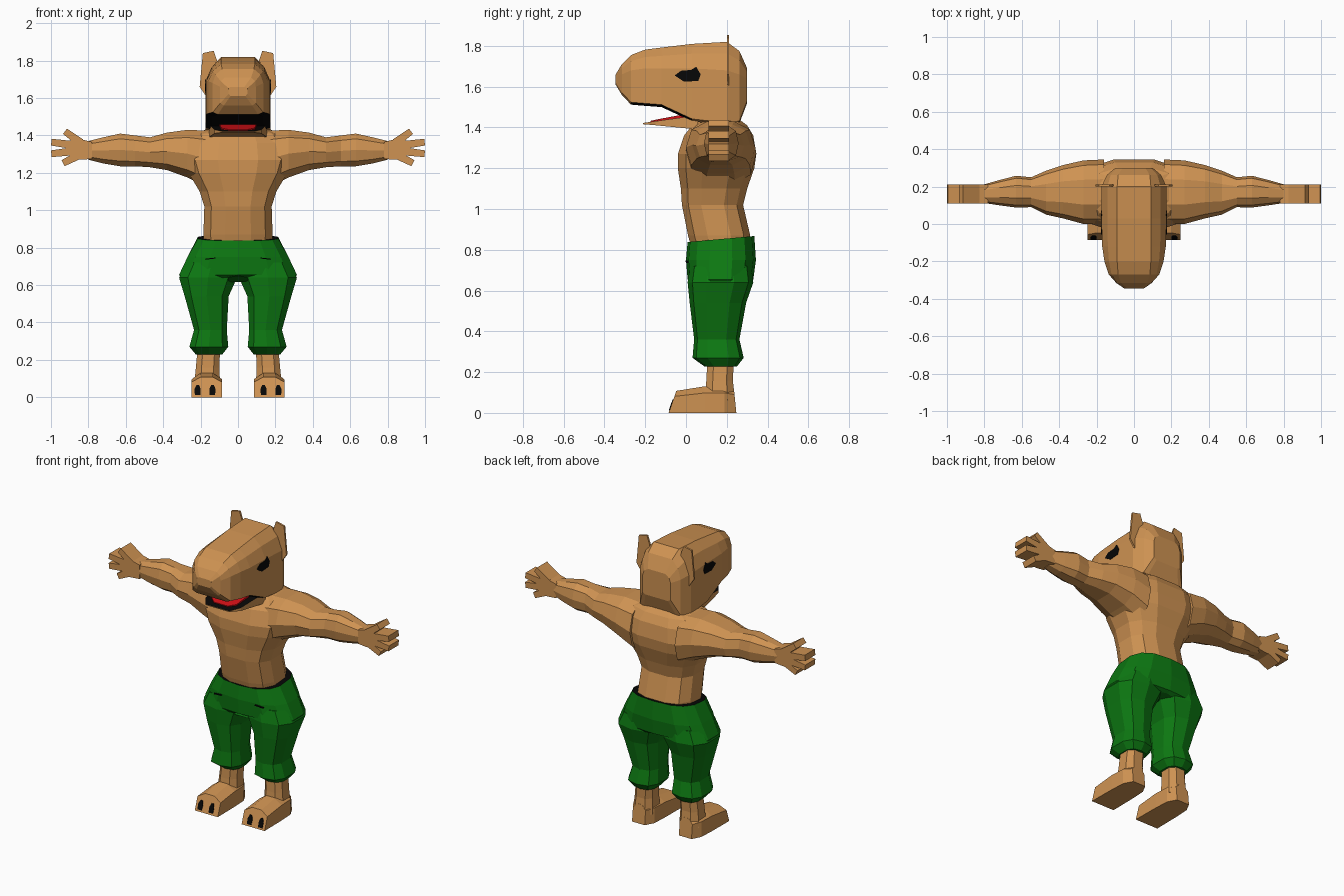
import bpy, bmesh, math
from mathutils import Vector


def material(name, rgb):
    m = bpy.data.materials.new(name)
    m.diffuse_color = (*rgb, 1)
    return m


SKIN = material("tan skin", (0.62, 0.29, 0.085))
GREEN = material("green cloth", (0.004, 0.19, 0.006))
BLACK = material("black", (0.002, 0.002, 0.002))
RED = material("red tongue", (0.65, 0.005, 0.008))


def loft(name, rings, mats, rule=None, mirror=False):
    """Skin closed rings, cap both ends; rule(face) gives the material index."""
    bm = bmesh.new()
    rows = [[bm.verts.new(p) for p in r] for r in rings]
    n = len(rows[0])
    for a, b in zip(rows, rows[1:]):
        for i in range(n):
            j = (i + 1) % n
            bm.faces.new((a[i], a[j], b[j], b[i]))
    bm.faces.new(rows[0])
    bm.faces.new(rows[-1])
    bmesh.ops.recalc_face_normals(bm, faces=bm.faces)
    bm.normal_update()
    if rule:
        for f in bm.faces:
            f.material_index = rule(f)
    me = bpy.data.meshes.new(name)
    bm.to_mesh(me)
    bm.free()
    ob = bpy.data.objects.new(name, me)
    bpy.context.collection.objects.link(ob)
    for m in mats:
        me.materials.append(m)
    if mirror:
        ob.modifiers.new("Mirror", "MIRROR")
    return ob


def oval(lo1, hi1, lo2, hi2, n=12, p=0.75):
    """Squarish oval filling a rectangle."""
    pts = []
    for i in range(n):
        t = 2 * math.pi * (i + 0.5) / n
        c, s = math.cos(t), math.sin(t)
        pts.append((math.copysign(abs(c) ** p, c), math.copysign(abs(s) ** p, s)))
    m1, m2 = max(q[0] for q in pts), max(q[1] for q in pts)
    return [((lo1 + hi1) / 2 + (hi1 - lo1) / 2 * a / m1,
             (lo2 + hi2) / 2 + (hi2 - lo2) / 2 * b / m2) for a, b in pts]


def z_ring(z, x0, x1, y0, y1, n=12, tilt=0.0):
    return [Vector((x, y, z + tilt * (y - y0))) for x, y in oval(x0, x1, y0, y1, n)]


def x_ring(x, z0, z1, y0, y1, n=10, p=0.8):
    return [Vector((x, y, z)) for z, y in oval(z0, z1, y0, y1, n, p)]


# Torso: z, half width, front, back
torso = [(0.80, 0.18, 0.03, 0.31), (0.87, 0.185, 0.01, 0.315), (1.02, 0.18, -0.02, 0.28),
         (1.10, 0.205, -0.025, 0.30), (1.20, 0.265, -0.04, 0.335), (1.27, 0.29, -0.04, 0.345),
         (1.36, 0.27, -0.01, 0.33), (1.41, 0.23, 0.03, 0.30), (1.44, 0.15, 0.08, 0.26)]
loft("torso", [z_ring(z, -w, w, a, b) for z, w, a, b in torso], [SKIN])

# Arms: x, bottom, top, front, back
arm = [(0.16, 1.12, 1.425, 0.0, 0.345), (0.27, 1.175, 1.43, 0.0, 0.34), (0.38, 1.215, 1.415, 0.03, 0.315),
       (0.47, 1.23, 1.39, 0.05, 0.285), (0.55, 1.235, 1.40, 0.09, 0.25), (0.63, 1.235, 1.41, 0.088, 0.258),
       (0.72, 1.25, 1.39, 0.10, 0.235), (0.80, 1.27, 1.37, 0.112, 0.212)]
loft("arm", [x_ring(*r) for r in arm], [SKIN], mirror=True)


# Hands: palm slab and four fanned digits
def slab(name, stations):
    """stations: (x, z, dx, dz) centre and half-thickness vector, as a deep slab."""
    loft(name, [[Vector((x - dx, 0.11, z - dz)), Vector((x + dx, 0.11, z + dz)),
                 Vector((x + dx, 0.212, z + dz)), Vector((x - dx, 0.212, z - dz))]
                for x, z, dx, dz in stations], [SKIN], mirror=True)


slab("palm", [(0.78, 1.32, 0, 0.045), (0.84, 1.325, 0, 0.055), (0.895, 1.332, 0, 0.06)])
for (x0, z0), (x1, z1) in [((0.84, 1.36), (0.925, 1.422)), ((0.87, 1.347), (0.998, 1.364)),
                           ((0.87, 1.317), (0.998, 1.302)), ((0.85, 1.295), (0.935, 1.252))]:
    d = Vector((x1 - x0, z1 - z0)).normalized()
    slab("finger", [(x0, z0, -d.y * 0.022, d.x * 0.022), (x1, z1, -d.y * 0.018, d.x * 0.018)])

# Trousers: hips with a dark inside at the waist, then two baggy legs
hips = [(0.60, 0.285, 0.03, 0.30), (0.655, 0.315, 0.008, 0.33), (0.75, 0.27, 0.0, 0.343), (0.838, 0.215, 0.008, 0.335)]
hip_rings = [z_ring(z, -w, w, a, b, 14, 0.09 if i == 3 else 0) for i, (z, w, a, b) in enumerate(hips)]
for v in hip_rings[0]:          # raise the crotch into an arch
    v.z += 0.05 * (1 - abs(v.x) / 0.3)
loft("trouser_hips", hip_rings, [GREEN, BLACK],
     lambda f: int(f.normal.z > 0.8 and f.calc_center_median().z > 0.8))

# z, inner x, outer x, front, back
leg = [(0.72, 0.005, 0.275, 0.02, 0.32), (0.64, 0.005, 0.315, 0.008, 0.33), (0.54, 0.05, 0.285, 0.018, 0.295),
       (0.36, 0.06, 0.235, 0.04, 0.262), (0.27, 0.052, 0.26, 0.032, 0.283), (0.228, 0.085, 0.225, 0.09, 0.25)]
loft("trouser_leg", [z_ring(z, *r, 10) for z, *r in leg], [GREEN], mirror=True)
shin = [(0.27, 0.095, 0.215, 0.105, 0.235), (0.16, 0.10, 0.225, 0.10, 0.23), (0.06, 0.095, 0.235, 0.09, 0.24)]
loft("ankle", [z_ring(z, *r, 8) for z, *r in shin], [SKIN], mirror=True)


# Feet: sloping toe front, ridged top, narrower heel
def foot_ring(y, w, h, slope):
    pts = [(-w, 0), (w, 0), (w, h * 0.75), (w * 0.4, h), (-w * 0.4, h), (-w, h * 0.75)]
    return [Vector((0.167 + x, y + slope * z, z)) for x, z in pts]


loft("foot", [foot_ring(-0.085, 0.082, 0.108, 0.35), foot_ring(0.09, 0.08, 0.13, 0),
              foot_ring(0.19, 0.075, 0.13, 0), foot_ring(0.247, 0.045, 0.12, -0.1)], [SKIN], mirror=True)


def plate(name, pts, depth, mat, mirror=True):
    """Thin flat polygon pushed along a depth vector."""
    pts = [Vector(p) for p in pts]
    return loft(name, [pts, [p + Vector(depth) for p in pts]], [mat], mirror=mirror)


for cx in (0.137, 0.216):
    plate("claw", [(cx + dx, -0.089 + 0.35 * z, z) for dx, z in
                   [(-0.015, 0.012), (0.015, 0.012), (0.016, 0.045), (0.006, 0.066), (-0.008, 0.066), (-0.016, 0.045)]],
          (0, 0.007, 0), BLACK)
plate("pocket_line", [(0.12, -0.003, 0.742), (0.175, 0.004, 0.735), (0.175, 0.004, 0.741), (0.12, -0.003, 0.747)],
      (0, 0.009, 0), BLACK)


# Head: long blunt snout, lofted front to back
def head_ring(y, a, zt, w, zm, zb, lean=0.0):
    half = [(a, zt), ((a + w) / 2 + 0.01, zt - (zt - zm) * 0.4), (w, zm), (w, zb + 0.012), (w * 0.8, zb)]
    pts = half + [(-x, z) for x, z in reversed(half)]
    return [Vector((x, y + lean * (z - zb), z)) for x, z in pts]


head = [(-0.345, 0.035, 1.66, 0.05, 1.645, 1.61), (-0.315, 0.07, 1.71, 0.095, 1.66, 1.56),
        (-0.27, 0.085, 1.755, 0.135, 1.68, 1.512), (-0.20, 0.09, 1.782, 0.158, 1.69, 1.506),
        (-0.12, 0.09, 1.792, 0.17, 1.69, 1.50), (0.03, 0.09, 1.81, 0.174, 1.69, 1.43),
        (0.20, 0.09, 1.82, 0.174, 1.68, 1.41), (0.262, 0.085, 1.775, 0.145, 1.66, 1.42),
        (0.30, 0.06, 1.69, 0.10, 1.64, 1.52)]
loft("head", [head_ring(*r) for r in head], [SKIN, BLACK],
     lambda f: int(f.normal.z < -0.8 and -0.25 < f.calc_center_median().y < 0.1))


# Lower jaw with dark top, and the tongue lying on it
def bar(y, w, z0, z1):
    return [Vector((x, y, z)) for x, z in ((-w, z0), (w, z0), (w, z1), (-w, z1))]


loft("lower_jaw", [bar(-0.21, 0.085, 1.416, 1.422), bar(-0.15, 0.125, 1.411, 1.431), bar(0.06, 0.155, 1.39, 1.46)],
     [SKIN, BLACK], lambda f: int(f.normal.z > 0.8))
loft("tongue", [bar(-0.175, 0.05, 1.424, 1.432), bar(-0.14, 0.09, 1.430, 1.440), bar(0.0, 0.10, 1.45, 1.466)], [RED])

# Eyes and ears
plate("eye", [(0.168, y, z) for y, z in [(-0.055, 1.655), (-0.01, 1.625), (0.06, 1.628), (0.072, 1.66),
                                         (0.05, 1.698), (0.025, 1.682), (-0.025, 1.678)]], (0.0085, 0, 0), BLACK)
plate("ear", [(x, 0.2, z) for x, z in [(0.165, 1.60), (0.205, 1.66), (0.188, 1.84), (0.13, 1.853),
                                       (0.112, 1.80), (0.10, 1.74)]], (0, 0.012, 0), SKIN)
